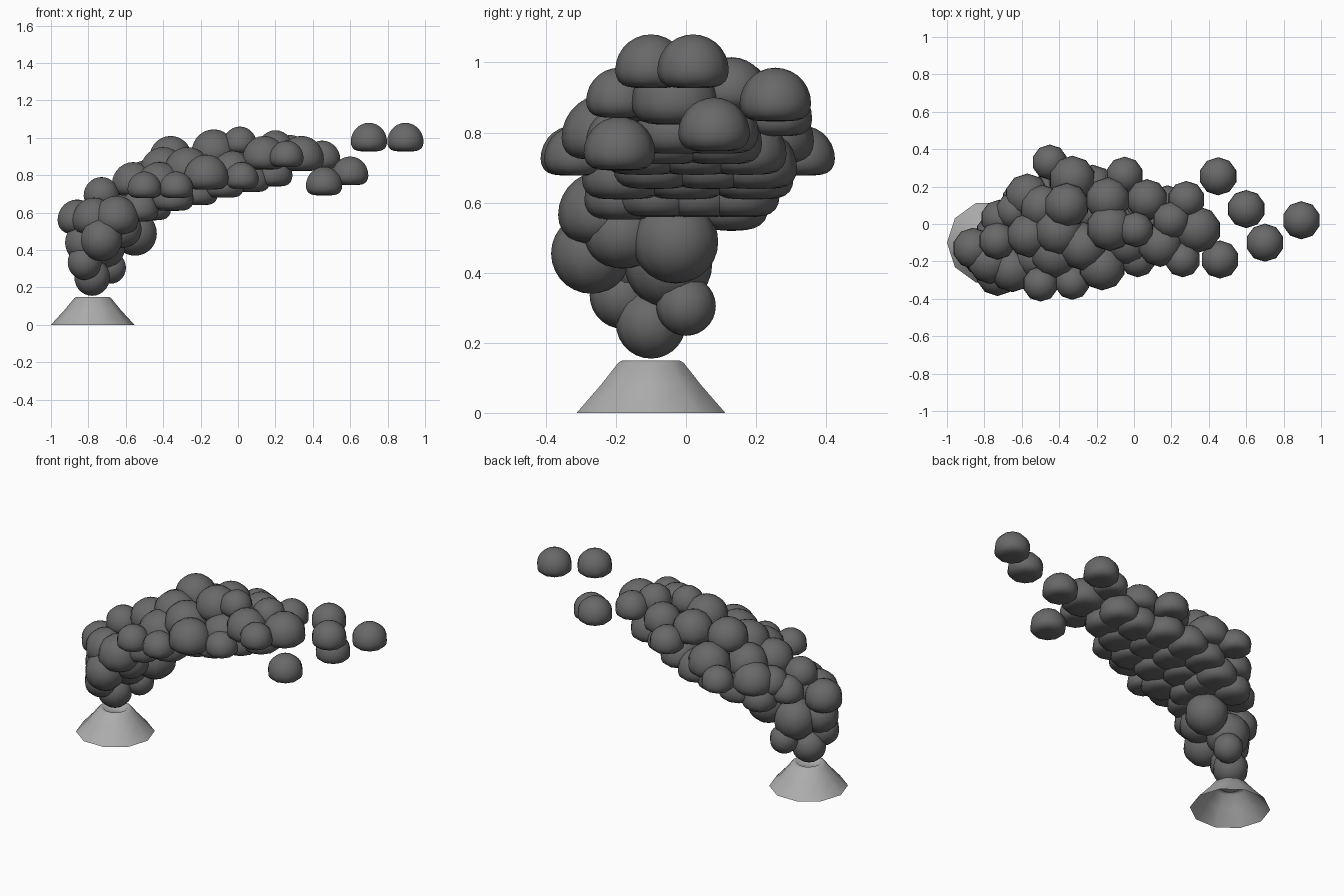
import bpy, bmesh, math

SIDES = 10


def finish(name, bm, mat=None):
    me = bpy.data.meshes.new(name)
    bm.normal_update()
    bm.to_mesh(me)
    bm.free()
    ob = bpy.data.objects.new(name, me)
    bpy.context.collection.objects.link(ob)
    if mat:
        me.materials.append(mat)
    for o in bpy.context.selected_objects:
        o.select_set(False)
    ob.select_set(True)
    bpy.context.view_layer.objects.active = ob
    bpy.ops.object.shade_smooth_by_angle(angle=math.radians(45))
    return ob


def add_puff(bm, x, y, top, r):
    """Ball whose underside gets flatter the higher it floats."""
    zc = top - r
    flat = min(1, max(0, (zc - 0.48) / 0.14))
    verts = bmesh.ops.create_uvsphere(bm, u_segments=SIDES, v_segments=14, radius=1)["verts"]
    for v in verts:
        h = v.co.z
        if h < 0:
            h += flat * (0.5 * math.sin(math.pi / 2 * h) - h)
        v.co = (x + v.co.x * r, y + v.co.y * r, zc + h * r)


def puff_group(name, puffs, mat):
    bm = bmesh.new()
    for p in puffs:
        add_puff(bm, *p)
    return finish(name, bm, mat)


smoke = bpy.data.materials.new("smoke_grey")
smoke.diffuse_color = (0.14, 0.14, 0.14, 1)
stone = bpy.data.materials.new("stone_grey")
stone.diffuse_color = (0.42, 0.42, 0.42, 1)

# Vent cone: open underneath, small crater on top
bm = bmesh.new()
rings = []
for r, z in [(0.223, 0), (0.15, 0.08), (0.098, 0.143), (0.085, 0.15), (0.07, 0.148), (0.05, 0.13)]:
    rings.append([bm.verts.new((-0.777 + r * math.cos(math.tau * i / SIDES),
                                -0.1 + r * math.sin(math.tau * i / SIDES), z)) for i in range(SIDES)])
for a, b in zip(rings, rings[1:]):
    for i in range(SIDES):
        j = (i + 1) % SIDES
        bm.faces.new((a[i], a[j], b[j], b[i]))
bm.faces.new(rings[-1])
finish("vent_cone", bm, stone)

# Rising column: x, y, top, radius
puff_group("smoke_column", [
    (-0.78, -0.10, 0.355, 0.10), (-0.68, 0.00, 0.39, 0.085), (-0.82, -0.18, 0.43, 0.095),
    (-0.72, -0.05, 0.55, 0.125), (-0.82, -0.15, 0.55, 0.11), (-0.73, -0.27, 0.57, 0.115),
    (-0.55, -0.03, 0.61, 0.122), (-0.62, -0.18, 0.62, 0.11), (-0.60, 0.13, 0.69, 0.105),
    (-0.86, -0.13, 0.67, 0.11), (-0.65, -0.24, 0.69, 0.125), (-0.77, -0.20, 0.68, 0.12),
    (-0.73, -0.09, 0.79, 0.10), (-0.72, 0.03, 0.72, 0.10), (-0.64, 0.07, 0.77, 0.10),
    (-0.53, -0.18, 0.72, 0.11),
], smoke)

# Main bending cloud
puff_group("smoke_cloud", [
    (-0.56, -0.06, 0.87, 0.12), (-0.57, 0.15, 0.81, 0.12), (-0.49, 0.09, 0.88, 0.12),
    (-0.45, 0.33, 0.82, 0.095), (-0.33, 0.24, 0.90, 0.125), (-0.36, 0.10, 1.01, 0.12),
    (-0.40, -0.04, 0.95, 0.13), (-0.42, -0.16, 0.87, 0.13), (-0.27, -0.12, 0.95, 0.13),
    (-0.50, -0.32, 0.82, 0.095), (-0.33, -0.31, 0.82, 0.095), (-0.17, -0.23, 0.91, 0.125),
    (-0.14, 0.13, 1.01, 0.12), (-0.13, -0.02, 1.045, 0.125), (-0.05, 0.26, 0.94, 0.10),
    (0.01, -0.03, 1.06, 0.095), (0.07, 0.13, 1.00, 0.11), (0.02, -0.19, 0.87, 0.095),
    (0.14, -0.11, 1.01, 0.12), (0.20, 0.02, 1.04, 0.10), (0.28, 0.13, 1.015, 0.10),
    (0.34, -0.03, 1.01, 0.125), (0.26, -0.19, 0.985, 0.095), (-0.03, -0.10, 0.93, 0.12),
], smoke)

# Underside of the cloud: rows that follow the rising bend
under = []
for x, bottom, ys in [(-0.47, 0.56, (-0.08, 0.04, 0.15)), (-0.35, 0.61, (-0.18, 0.0, 0.19)),
                      (-0.22, 0.64, (-0.09, 0.07, 0.20)), (-0.08, 0.68, (-0.12, 0.03, 0.17)),
                      (0.06, 0.71, (-0.06, 0.10)), (0.18, 0.74, (-0.03, 0.09))]:
    for y in ys:
        under.append((x, y, bottom + 0.175, 0.117))
puff_group("smoke_underside", under, smoke)

# Loose puffs drifting ahead
puff_group("drifting_puffs", [
    (0.895, 0.02, 1.08, 0.102), (0.70, -0.10, 1.08, 0.102), (0.60, 0.08, 0.90, 0.102),
    (0.46, -0.19, 0.845, 0.102), (0.45, 0.255, 0.985, 0.102),
], smoke)
